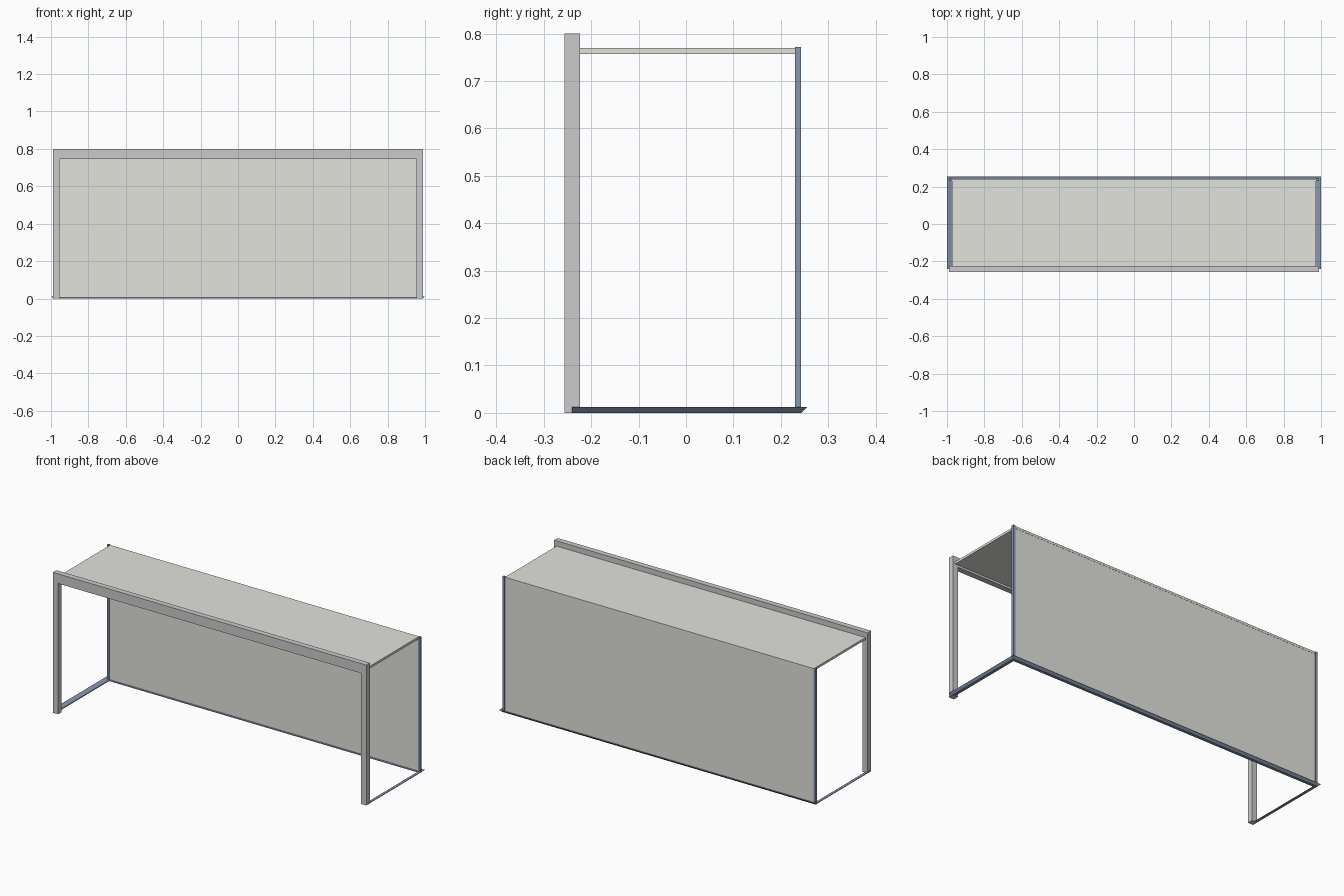
import bpy, bmesh

if "Cube" in bpy.data.objects:
    bpy.data.objects.remove(bpy.data.objects["Cube"])


def material(name, rgb):
    m = bpy.data.materials.new(name)
    m.diffuse_color = (*rgb, 1)
    m.use_nodes = True
    m.node_tree.nodes["Principled BSDF"].inputs["Base Color"].default_value = m.diffuse_color
    return m


PANEL = material("pale_panel", (0.76, 0.77, 0.72))
STEEL = material("blue_steel", (0.25, 0.31, 0.43))


def finish(name, bm, mat):
    bmesh.ops.recalc_face_normals(bm, faces=bm.faces)
    me = bpy.data.meshes.new(name)
    bm.to_mesh(me)
    bm.free()
    ob = bpy.data.objects.new(name, me)
    bpy.context.collection.objects.link(ob)
    if mat:
        me.materials.append(mat)
    return ob


def box(name, lo, hi, mat=None):
    bm = bmesh.new()
    bmesh.ops.create_cube(bm, size=1)
    for v in bm.verts:
        v.co = [(a + b) / 2 + c * (b - a) for a, b, c in zip(lo, hi, v.co)]
    return finish(name, bm, mat)


def loft(name, rings, mat):
    # skin matching closed rings and cap both ends
    bm = bmesh.new()
    rs = [[bm.verts.new(p) for p in r] for r in rings]
    n = len(rs[0])
    for a, b in zip(rs, rs[1:]):
        for i in range(n):
            j = (i + 1) % n
            bm.faces.new((a[i], a[j], b[j], b[i]))
    bm.faces.new(rs[0])
    bm.faces.new(rs[-1])
    return finish(name, bm, mat)


# front goal frame
F0, F1 = -0.256, -0.224
box("crossbar", (-0.988, F0, 0.745), (0.988, F1, 0.80))
for side, s in (("left", -1), ("right", 1)):
    x = sorted((s * 0.955, s * 0.988))
    box(side + "_front_post", (x[0], F0, 0), (x[1], F1, 0.745))
    # slim rear posts
    x = sorted((s * 0.974, s * 0.988))
    box(side + "_rear_post", (x[0], 0.23, 0.004), (x[1], 0.243, 0.772), STEEL)

# roof and back sheets
box("roof_panel", (-0.974, F1, 0.757), (0.974, 0.24, 0.77), PANEL)
box("back_panel", (-0.974, 0.234, 0.004), (0.974, 0.239, 0.757), PANEL)

# ground rail: wedge section (outward offset, height) swept round a U with mitred corners
section = [(0.0, 0.012), (-0.012, 0.0), (-0.028, 0.0), (-0.026, 0.004)]
path = [(-1, None), (-1, 1), (1, 1), (1, None)]
rings = [[(sx * (1.0 + d), -0.24 if sy is None else 0.255 + d, z) for d, z in section]
         for sx, sy in path]
loft("ground_rail", rings, STEEL)
